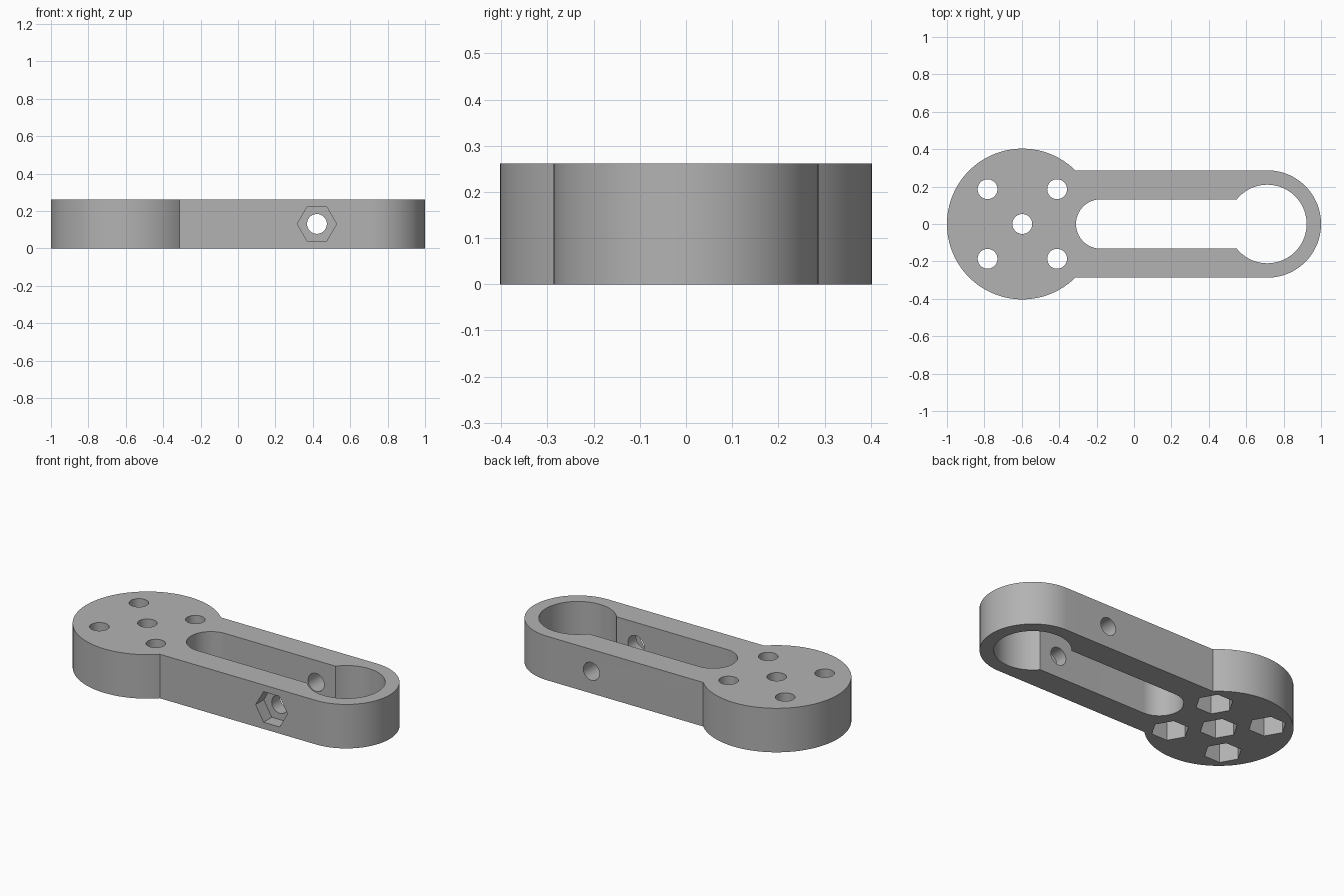
import bpy
import bmesh
from math import radians, degrees, sin, cos, asin, pi

if "Cube" in bpy.data.objects:
    bpy.data.objects.remove(bpy.data.objects["Cube"])

HEIGHT = 0.262
HEAD_X, HEAD_R = -0.597, 0.403
END_X, END_R = 0.713, 0.287
SLOT_X, SLOT_R, EYE_R = -0.178, 0.132, 0.21
BOLT_R, NUT_R = 0.053, 0.105

grey = bpy.data.materials.new("Plain grey")
grey.use_nodes = True
grey.diffuse_color = (0.45, 0.45, 0.45, 1)
grey.node_tree.nodes["Principled BSDF"].inputs["Base Color"].default_value = (0.45, 0.45, 0.45, 1)


def arc(cx, radius, start, end, steps):
    """Points on an arc centred on the x axis, angles in degrees."""
    angles = [radians(start + (end - start) * i / steps) for i in range(steps + 1)]
    return [(cx + radius * cos(a), radius * sin(a)) for a in angles]


def prism(name, outline, depth, location=(0, 0, 0), tilt=0):
    """Extrude a closed outline upward into a solid."""
    bm = bmesh.new()
    base = bm.faces.new([bm.verts.new((x, y, 0)) for x, y in outline])
    top = bmesh.ops.extrude_face_region(bm, geom=[base])["geom"]
    bmesh.ops.translate(bm, vec=(0, 0, depth),
                        verts=[v for v in top if isinstance(v, bmesh.types.BMVert)])
    bmesh.ops.recalc_face_normals(bm, faces=bm.faces)
    mesh = bpy.data.meshes.new(name)
    bm.to_mesh(mesh)
    bm.free()
    mesh.materials.append(grey)
    obj = bpy.data.objects.new(name, mesh)
    obj.location = location
    obj.rotation_euler.x = tilt
    bpy.context.collection.objects.link(obj)
    return obj


def ring(radius, sides):
    return arc(0, radius, 0, 360, sides)[:-1]


# Solid body: round head joined to a straight arm with a round end
neck = degrees(asin(END_R / HEAD_R))
body = prism("clamp_arm",
             arc(HEAD_X, HEAD_R, neck, 360 - neck, 96) + arc(END_X, END_R, -90, 90, 64),
             HEIGHT)

# Keyhole slot through the arm
mouth = 180 - degrees(asin(SLOT_R / EYE_R))
cutters = [prism("slot_cutter",
                 arc(SLOT_X, SLOT_R, 90, 270, 48) + arc(END_X, EYE_R, -mouth, mouth, 80),
                 HEIGHT + 0.2, (0, 0, -0.1))]

# Five bolt holes in the head, each with a hexagonal nut pocket below
spots = [(0, 0)] + [(sx * 0.186, sy * 0.186) for sx in (-1, 1) for sy in (-1, 1)]
for dx, dy in spots:
    x = HEAD_X + dx
    cutters.append(prism("bolt_cutter", ring(BOLT_R, 40), HEIGHT + 0.2, (x, dy, -0.1)))
    cutters.append(prism("nut_cutter", ring(NUT_R, 6), 0.231, (x, dy, -0.1)))

# Cross bolt through both walls, with a nut pocket on the front
cutters.append(prism("cross_bolt_cutter", ring(BOLT_R, 40), 1, (0.422, 0.5, HEIGHT / 2), pi / 2))
cutters.append(prism("cross_nut_cutter", ring(NUT_R, 6), 0.2,
                     (0.422, 0.077 - END_R, HEIGHT / 2), pi / 2))

bpy.context.view_layer.objects.active = body
for cutter in cutters:
    cutter.hide_render = True
    mod = body.modifiers.new("cut", 'BOOLEAN')
    mod.operation = 'DIFFERENCE'
    mod.solver = 'EXACT'
    mod.object = cutter
    bpy.ops.object.modifier_apply(modifier=mod.name)
    bpy.data.objects.remove(cutter)

# Smooth curved walls, crisp edges
bpy.ops.object.select_all(action='DESELECT')
body.select_set(True)
bpy.ops.object.shade_smooth_by_angle(angle=radians(25))
